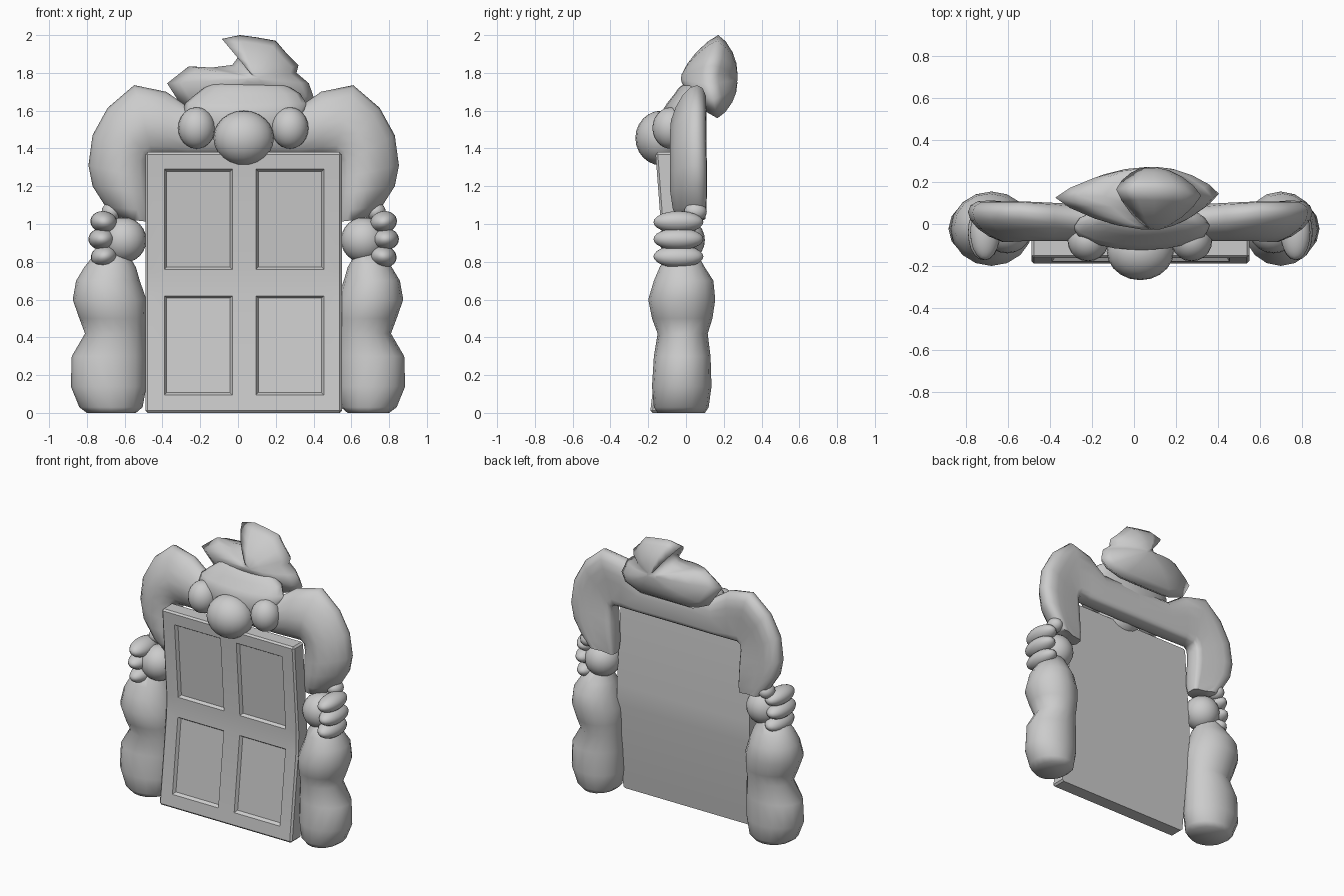
import bpy, bmesh, math

if "Cube" in bpy.data.objects:
    bpy.data.objects.remove(bpy.data.objects["Cube"])

CX = 0.03   # symmetry line of the figure (slightly off the origin)
N = 16      # sides of the lofted limbs


def finish(name, bm, angle=None):
    bmesh.ops.recalc_face_normals(bm, faces=bm.faces)
    me = bpy.data.meshes.new(name)
    for f in bm.faces:
        f.smooth = True
    if angle:
        for e in bm.edges:
            e.smooth = e.calc_face_angle(0) < math.radians(angle)
    bm.to_mesh(me)
    bm.free()
    ob = bpy.data.objects.new(name, me)
    bpy.context.collection.objects.link(ob)
    return ob


def skin(name, loops_co, angle=None):
    """Bridge closed loops of equal length and cap both ends."""
    bm = bmesh.new()
    loops = [[bm.verts.new(p) for p in row] for row in loops_co]
    n = len(loops[0])
    for a, b in zip(loops, loops[1:]):
        for k in range(n):
            j = (k + 1) % n
            bm.faces.new((a[k], a[j], b[j], b[k]))
    bm.faces.new(loops[0])
    bm.faces.new(loops[-1])
    return finish(name, bm, angle)


def loft(name, rings, side=1, cx=0.0, skew=0.0, square=1.0):
    """Oval rings (x_in, z_in, x_out, z_out, y_front, y_back); square < 1 boxes the inner half."""
    loops = []
    for i, (xi, zi, xo, zo, y0, y1) in enumerate(rings):
        row = []
        for k in range(N):
            t = 2 * math.pi * k / N
            c, s = math.cos(t), math.sin(t)
            p = square if c < 0 and s > 0 else 1.0
            c = math.copysign(abs(c) ** p, c)
            s = math.copysign(abs(s) ** p, s)
            x = (xi + xo) / 2 + (xo - xi) / 2 * c
            z = (zi + zo) / 2 + (zo - zi) / 2 * c
            y = (y0 + y1) / 2 + (y1 - y0) / 2 * s + min(i / 3, 1) * skew * max(c, 0)
            row.append((cx + side * x, y, z))
        loops.append(row)
    return skin(name, loops, 60)


def flat_rings(rows, d=0.0):
    return [(x0 + d, z, x1, z, y0, y1) for z, x0, x1, y0, y1 in rows]


def ball(name, loc, size, tilt=0.0):
    bm = bmesh.new()
    bmesh.ops.create_uvsphere(bm, u_segments=20, v_segments=12, radius=1)
    ob = finish(name, bm)
    ob.location, ob.scale, ob.rotation_euler = loc, size, (0, tilt, 0)
    return ob


# Door: box cut into a grid, rim chamfered, panels sunk, then bent inward at mid height
bm = bmesh.new()
bmesh.ops.create_cube(bm, size=1)
for v in bm.verts:
    v.co.x = 0.55 if v.co.x > 0 else -0.49
    v.co.y = 0.105 if v.co.y > 0 else 0.0
    v.co.z = 1.38 if v.co.z > 0 else 0.0
rim = [e for e in bm.edges if any(v.co.y < 0.01 for v in e.verts)]
bmesh.ops.bevel(bm, geom=rim, offset=0.012, segments=1, affect='EDGES')
cuts = [((x, 0, 0), (1, 0, 0)) for x in (-0.39, -0.03, 0.095, 0.455)]
cuts += [((0, 0, z), (0, 0, 1)) for z in (0.095, 0.62, 0.69, 0.76, 1.29)]
for co, no in cuts:
    bmesh.ops.bisect_plane(bm, geom=bm.verts[:] + bm.edges[:] + bm.faces[:], plane_co=co, plane_no=no)
bmesh.ops.recalc_face_normals(bm, faces=bm.faces)
panels = []
for f in bm.faces:
    m = f.calc_center_median()
    if f.normal.y < -0.9 and (-0.39 < m.x < -0.03 or 0.095 < m.x < 0.455) \
            and (0.095 < m.z < 0.62 or 0.76 < m.z < 1.29):
        panels.append(f)
bmesh.ops.inset_individual(bm, faces=panels, thickness=0.018, depth=-0.02)
for v in bm.verts:
    t = v.co.z / 1.38
    v.co.y += -0.19 + 0.028 * t + 0.06 * min(1.0, (1 - abs(2 * t - 1)) * 1.1)
finish("door", bm, 20)

# Side profiles measured outward from the symmetry line
arm = [
    (0.00, 1.36, 0.00, 1.63, -0.08, 0.095), (0.30, 1.36, 0.28, 1.61, -0.08, 0.095),
    (0.42, 1.36, 0.41, 1.70, -0.08, 0.095), (0.48, 1.36, 0.58, 1.735, -0.08, 0.095),
    (0.50, 1.345, 0.72, 1.615, -0.085, 0.095), (0.505, 1.31, 0.80, 1.47, -0.085, 0.095),
    (0.50, 1.24, 0.822, 1.31, -0.085, 0.10), (0.495, 1.16, 0.80, 1.20, -0.085, 0.10),
    (0.49, 1.07, 0.73, 1.09, -0.07, 0.095), (0.49, 1.01, 0.67, 1.03, -0.04, 0.085),
]
leg = [
    (0.00, 0.54, 0.80, -0.15, 0.10), (0.03, 0.505, 0.84, -0.17, 0.12),
    (0.14, 0.485, 0.885, -0.18, 0.135), (0.30, 0.485, 0.88, -0.17, 0.13),
    (0.42, 0.49, 0.81, -0.15, 0.115), (0.50, 0.485, 0.84, -0.18, 0.14),
    (0.60, 0.485, 0.875, -0.20, 0.155), (0.70, 0.52, 0.857, -0.17, 0.145),
    (0.77, 0.54, 0.815, -0.14, 0.10), (0.84, 0.58, 0.76, -0.10, 0.06),
]
for side, tag in ((-1, "left"), (1, "right")):
    loft(tag + "_arm", arm, side, CX, 0.05, 0.35)
    loft(tag + "_leg", flat_rings(leg, 0.04 if side > 0 else 0.0), side)
    # Hand gripping the top of the leg
    ball(tag + "_palm", (CX + side * 0.635, -0.02, 0.915), (0.12, 0.12, 0.12))
    for i, (x, z, t) in enumerate([(0.74, 1.01, -0.2), (0.75, 0.92, 0.0), (0.738, 0.828, 0.2)]):
        ball(f"{tag}_finger_{i + 1}", (CX + side * x, -0.04, z), (0.072, 0.132, 0.058), side * t)
    ball(tag + "_thumb", (CX + side * 0.70, 0.05, 1.065), (0.052, 0.06, 0.05))
    ball(tag + "_eye", (CX - 0.002 + side * 0.247, -0.08, 1.508), (0.098, 0.098, 0.11))

# Head and nose
loft("head", flat_rings([
    (1.40, -0.20, 0.20, -0.08, 0.07), (1.50, -0.28, 0.28, -0.12, 0.085),
    (1.60, -0.32, 0.33, -0.125, 0.09), (1.64, -0.31, 0.33, -0.10, 0.09),
    (1.69, -0.25, 0.30, -0.06, 0.10), (1.72, -0.21, 0.25, -0.04, 0.10),
    (1.755, -0.15, 0.18, 0.01, 0.09)]), cx=CX)
ball("nose", (CX, -0.13, 1.455), (0.16, 0.138, 0.145))

# Swept tuft of hair: one silhouette swelling to the front and back like a cushion
tuft = [(-0.17, 1.56), (0.24, 1.56), (0.37, 1.605), (0.405, 1.66), (0.375, 1.745), (0.31, 1.80),
        (0.32, 1.84), (0.26, 1.90), (0.20, 1.97), (0.10, 1.988), (0.01, 2.0), (-0.085, 1.98),
        (-0.005, 1.935), (0.005, 1.89), (-0.03, 1.842), (-0.14, 1.828), (-0.26, 1.835),
        (-0.375, 1.745), (-0.29, 1.61)]
mx, mz = 0.09, 1.77
loops = []
for s, q in ((0.1, -1), (0.35, -1), (0.6, -1), (0.85, -1), (1, 0), (0.85, 1), (0.6, 1), (0.35, 1), (0.1, 1)):
    row = []
    for x, z in tuft:
        px, pz = mx + (x - mx) * s, mz + (z - mz) * s
        row.append((px, 0.12 + 0.22 * abs(pz - mz) + q * 0.15 * (1 - s ** 1.7) ** 0.8, pz))
    loops.append(row)
skin("hair", loops)
